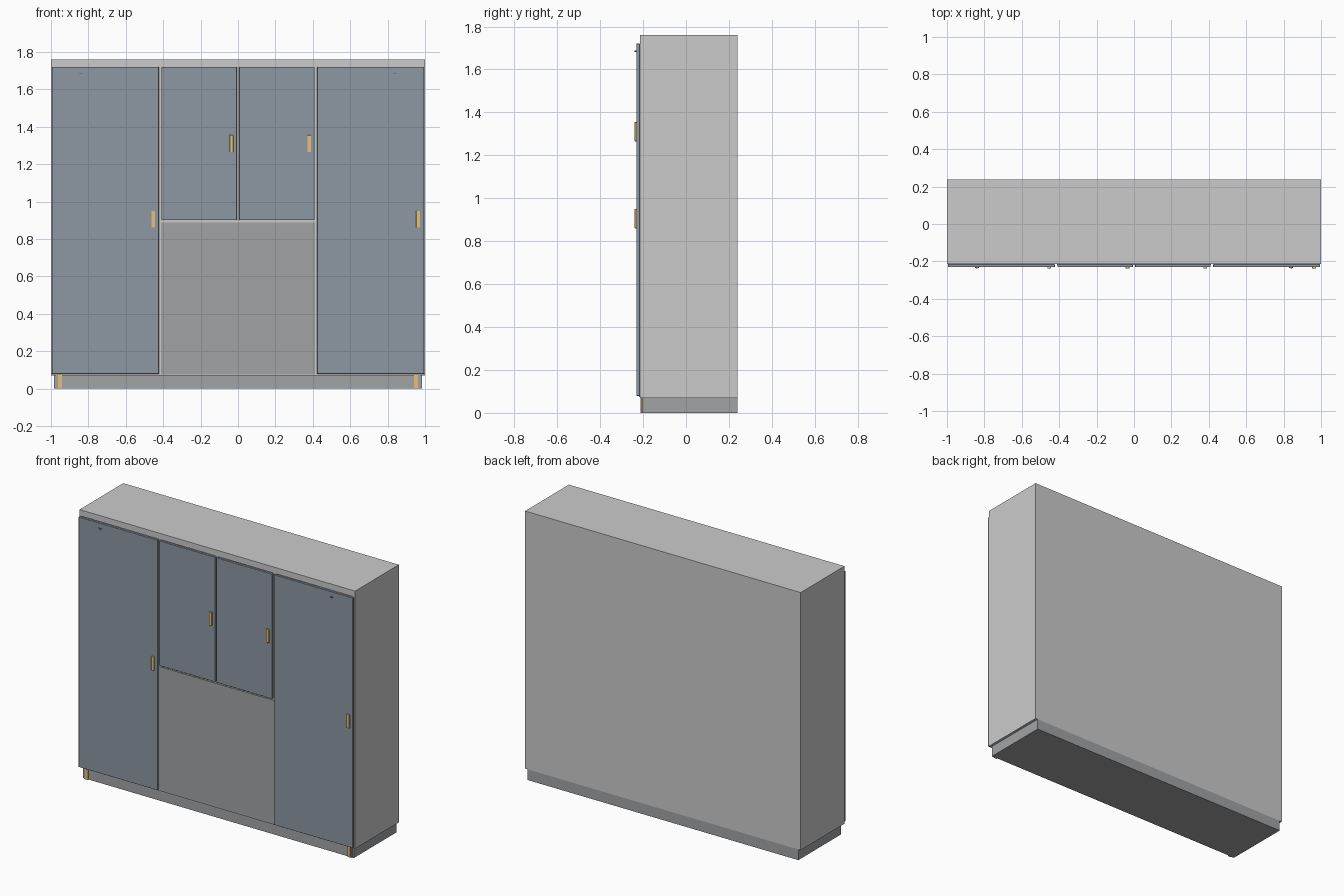
import bpy, math

if "Cube" in bpy.data.objects:
    bpy.data.objects.remove(bpy.data.objects["Cube"])


def material(name, rgb):
    m = bpy.data.materials.new(name)
    m.diffuse_color = (*rgb, 1)
    m.use_nodes = True
    m.node_tree.nodes["Principled BSDF"].inputs["Base Color"].default_value = m.diffuse_color
    return m


SLATE = material("slate_door", (0.27, 0.31, 0.36))
DARK = material("dark_grey", (0.36, 0.37, 0.38))
GOLD = material("brass", (0.78, 0.52, 0.18))
STEEL = material("steel", (0.2, 0.22, 0.25))


def box(name, x, y, z, mat=None, bevel=0):
    """Box from (min, max) ranges on each axis."""
    bpy.ops.mesh.primitive_cube_add(size=1, location=[sum(r) / 2 for r in (x, y, z)])
    o = bpy.context.object
    o.name = name
    o.scale = [r[1] - r[0] for r in (x, y, z)]
    bpy.ops.object.transform_apply(location=False, rotation=False, scale=True)
    if mat:
        o.data.materials.append(mat)
    if bevel:
        b = o.modifiers.new("bevel", 'BEVEL')
        b.width, b.segments = bevel, 1
    return o


FRONT, BACK, FACE = -0.214, 0.239, -0.231

# plinth
box("plinth", (-0.983, 0.983), (-0.203, BACK), (0, 0.07), DARK)

# carcass panels
box("top_panel", (-1, 1), (FRONT, BACK), (1.72, 1.76))
box("bottom_panel", (-0.985, 0.985), (FRONT, BACK), (0.07, 0.09))
box("back_panel", (-0.985, 0.985), (BACK - 0.012, BACK), (0.09, 1.72))
for side, s in (("left", -1), ("right", 1)):
    box(side + "_side_panel", sorted((s * 0.985, s)), (FRONT, BACK), (0.07, 1.72))
    box(side + "_divider", sorted((s * 0.408, s * 0.428)), (FRONT, BACK - 0.012), (0.09, 1.72))
box("centre_divider", (-0.009, 0.009), (FRONT, BACK - 0.012), (0.903, 1.72))
box("middle_shelf", (-0.408, 0.408), (FRONT, BACK - 0.012), (0.885, 0.903))

# fixed lower panel
box("lower_panel", (-0.413, 0.413), (FRONT - 0.004, FRONT + 0.012), (0.075, 0.887), DARK)

# doors with their handles: x range, z range, handle x, handle z range
doors = [
    ("left_tall", (-0.995, -0.423), (0.079, 1.72), -0.453, (0.86, 0.95)),
    ("left_upper", (-0.41, -0.006), (0.901, 1.72), -0.035, (1.265, 1.355)),
    ("right_upper", (0.006, 0.41), (0.901, 1.72), 0.381, (1.265, 1.355)),
    ("right_tall", (0.423, 0.995), (0.079, 1.72), 0.963, (0.86, 0.95)),
]
for name, x, z, hx, hz in doors:
    box(name + "_door", x, (FACE, FRONT - 0.001), z, SLATE, 0.001)
    box(name + "_handle", (hx - 0.01, hx + 0.01), (-0.239, FACE + 0.002), hz, GOLD, 0.001)

# small fittings near the top of the tall doors, and brass strips on the plinth
for side, s in (("left", -1), ("right", 1)):
    cx = s * 0.84
    box(side + "_catch", (cx - 0.01, cx + 0.01), (FACE - 0.003, FACE + 0.001), (1.682, 1.688), STEEL)
    bpy.ops.mesh.primitive_cylinder_add(vertices=12, radius=0.004, depth=0.008,
                                        location=(cx, -0.235, 1.685), rotation=(math.pi / 2, 0, 0))
    bpy.context.object.name = side + "_catch_pin"
    bpy.context.object.data.materials.append(STEEL)
    box(side + "_plinth_strip", (s * 0.952 - 0.01, s * 0.952 + 0.01), (-0.211, -0.202), (0, 0.07), GOLD)
    box(side + "_plinth_edge_strip", (s * 0.97 - 0.004, s * 0.97 + 0.004), (-0.207, -0.202), (0, 0.07), DARK)
